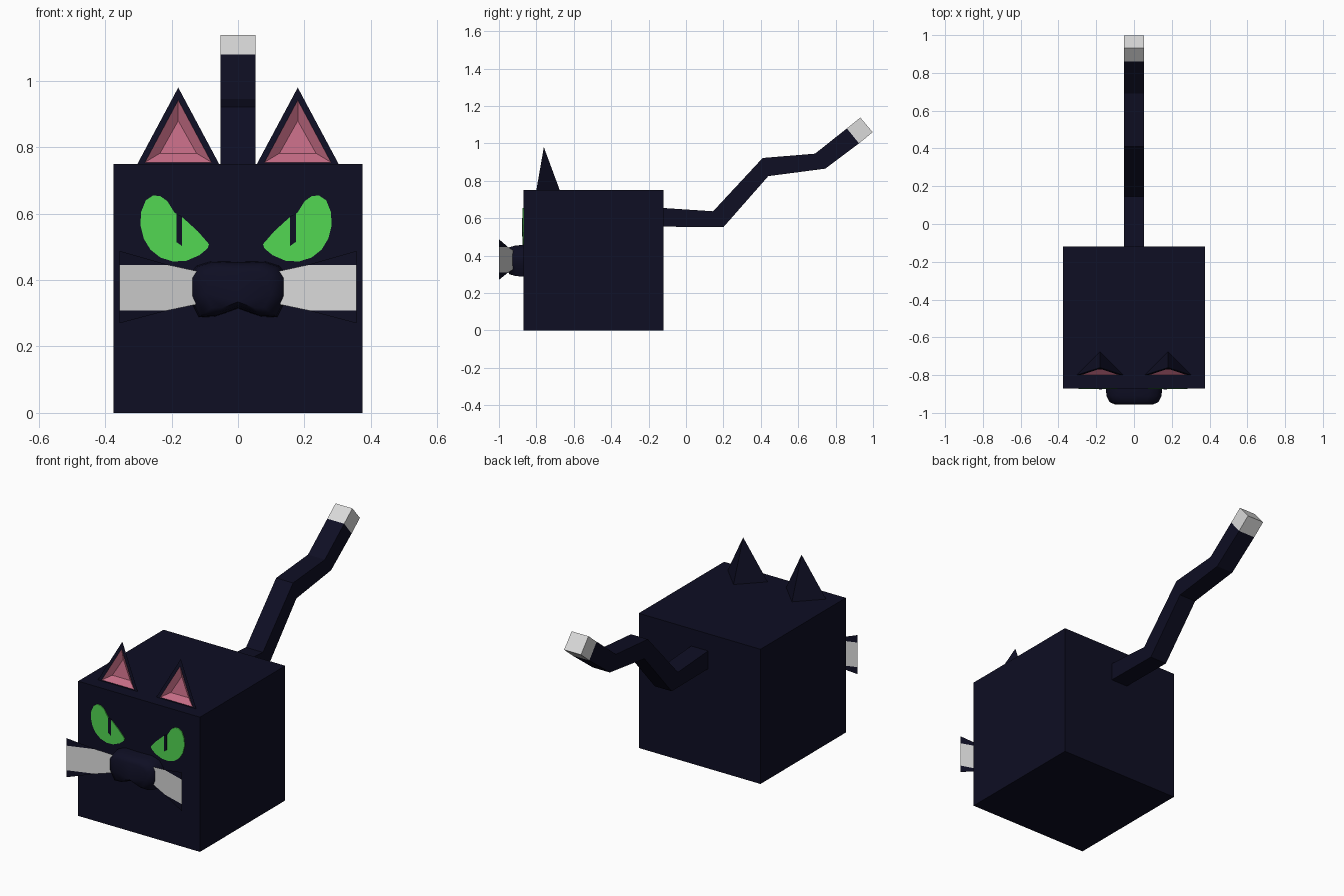
import bpy
from mathutils import Vector

if "Cube" in bpy.data.objects:
    bpy.data.objects.remove(bpy.data.objects["Cube"])


def material(name, rgb):
    m = bpy.data.materials.new(name)
    m.diffuse_color = (*rgb, 1)
    m.use_nodes = True
    m.node_tree.nodes["Principled BSDF"].inputs["Base Color"].default_value = m.diffuse_color
    return m


NAVY = material("dark navy fur", (0.0044, 0.0044, 0.0170))
GREEN = material("green eye", (0.085, 0.68, 0.085))
PINK = material("pink inner ear", (0.56, 0.150, 0.235))
WHITE = material("white", (0.70, 0.70, 0.70))


def build(name, verts, faces, mats, ids=None):
    me = bpy.data.meshes.new(name)
    me.from_pydata(verts, [], faces)
    for m in mats:
        me.materials.append(m)
    if ids:
        for p, i in zip(me.polygons, ids):
            p.material_index = i
    ob = bpy.data.objects.new(name, me)
    bpy.context.collection.objects.link(ob)
    return ob


def loft(name, rings, mats, band_mats=None):
    """Skin a list of equal-length rings, with capped ends."""
    n, k = len(rings[0]), len(rings)
    verts = [v for r in rings for v in r]
    faces, ids = [], []
    band_mats = band_mats or [0] * (k - 1)
    for b in range(k - 1):
        for i in range(n):
            j = (i + 1) % n
            faces.append((b * n + i, b * n + j, (b + 1) * n + j, (b + 1) * n + i))
            ids.append(band_mats[b])
    faces += [tuple(range(n))[::-1], tuple(range((k - 1) * n, k * n))]
    ids += [band_mats[0], band_mats[-1]]
    ob = build(name, verts, faces, mats, ids)
    # consistent outward normals
    import bmesh
    bm = bmesh.new()
    bm.from_mesh(ob.data)
    bmesh.ops.recalc_face_normals(bm, faces=bm.faces)
    bm.to_mesh(ob.data)
    bm.free()
    return ob


# Body: plain cube
bpy.ops.mesh.primitive_cube_add(size=0.75, location=(0, -0.495, 0.375))
body = bpy.context.object
body.name = "body"
body.data.materials.append(NAVY)

# Tail: square tube through mitred joints (top y, z, bottom y, z), white tip
joints = [(-0.13, 0.655, -0.13, 0.555), (0.145, 0.637, 0.20, 0.552),
          (0.41, 0.922, 0.44, 0.825), (0.69, 0.945, 0.745, 0.865),
          (0.86, 1.08, 0.925, 1.0), (0.932, 1.138, 0.998, 1.06)]
W = 0.052
loft("tail", [[(-W, a, b), (W, a, b), (W, c, d), (-W, c, d)] for a, b, c, d in joints],
     [NAVY, WHITE], [0, 0, 0, 0, 1])


# Ears: three-sided spikes with a sunken pink front
def ear(s, name):
    def front(x, z, depth=0.0):
        return (s * (0.18 + x), -0.80 + 0.04 * (z - 0.75) / 0.23 + depth, z)
    verts = [front(-0.123, 0.75), front(0.123, 0.75), front(0, 0.98),
             front(-0.10, 0.755), front(0.10, 0.755), front(0, 0.942),
             front(-0.055, 0.782, 0.025), front(0.055, 0.782, 0.025), front(0, 0.88, 0.025),
             (s * 0.18, -0.675, 0.75)]
    faces = [(0, 1, 4, 3), (1, 2, 5, 4), (2, 0, 3, 5),
             (3, 4, 7, 6), (4, 5, 8, 7), (5, 3, 6, 8), (6, 7, 8),
             (1, 9, 2), (9, 0, 2), (0, 9, 1)]
    if s < 0:
        faces = [f[::-1] for f in faces]
    build(name, verts, faces, [NAVY, PINK], [0] * 3 + [1] * 4 + [0] * 3)


# Eyes: thin green plates with slit pupils
EYE = [(0.081, 0.508), (0.115, 0.547), (0.160, 0.588), (0.185, 0.603), (0.207, 0.638),
       (0.228, 0.653), (0.250, 0.655), (0.272, 0.640), (0.286, 0.605), (0.288, 0.565),
       (0.278, 0.525), (0.258, 0.492), (0.228, 0.468), (0.190, 0.456), (0.150, 0.458),
       (0.110, 0.475), (0.086, 0.495)]
PUPIL = [(0.163, 0.503), (0.180, 0.515), (0.180, 0.600), (0.163, 0.592)]


def plate(name, outline, s, y0, y1, mat):
    loft(name, [[(s * x - 0.006, y, z) for x, z in outline] for y in (y0, y1)], [mat])


# Whiskers: single-sheet fans, white band with dark flared edges
def whisker(s, name):
    def p(x, z):
        return (s * x, -0.925 - (x - 0.13) / 3, z)
    verts = [p(0.10, 0.332), p(0.10, 0.422), p(0.21, 0.309), p(0.21, 0.446),
             p(0.357, 0.309), p(0.357, 0.446), p(0.357, 0.27), p(0.357, 0.488)]
    faces = [(0, 2, 3, 1), (2, 4, 5, 3), (2, 6, 4), (3, 5, 7)]
    if s < 0:
        faces = [f[::-1] for f in faces]
    build(name, verts, faces, [WHITE, NAVY], [0, 0, 1, 1])


for s, side in ((1, "right"), (-1, "left")):
    ear(s, side + "_ear")
    plate(side + "_eye", EYE, s, -0.868, -0.874, GREEN)
    plate(side + "_pupil", PUPIL, s, -0.870, -0.877, NAVY)
    whisker(s, side + "_whisker")

# Muzzle: rounded two-lobed block, tapering towards the front
half = [(0.0, 0.455), (0.08, 0.457), (0.125, 0.443), (0.150, 0.41), (0.150, 0.35),
        (0.118, 0.288), (0.07, 0.290), (0.035, 0.302), (0.0, 0.315)]
outline = half + [(-x, z) for x, z in half[-2:0:-1]]
c = Vector((0, 0.372))
rings = []
for y, k in ((-0.865, 1.0), (-0.91, 0.97), (-0.943, 0.86), (-0.956, 0.66)):
    rings.append([(x * k, y, c.y + (z - c.y) * k) for x, z in outline])
muzzle = loft("muzzle", rings, [NAVY])
bpy.ops.object.select_all(action='DESELECT')
muzzle.select_set(True)
bpy.context.view_layer.objects.active = muzzle
bpy.ops.object.shade_smooth_by_angle(angle=0.7)
